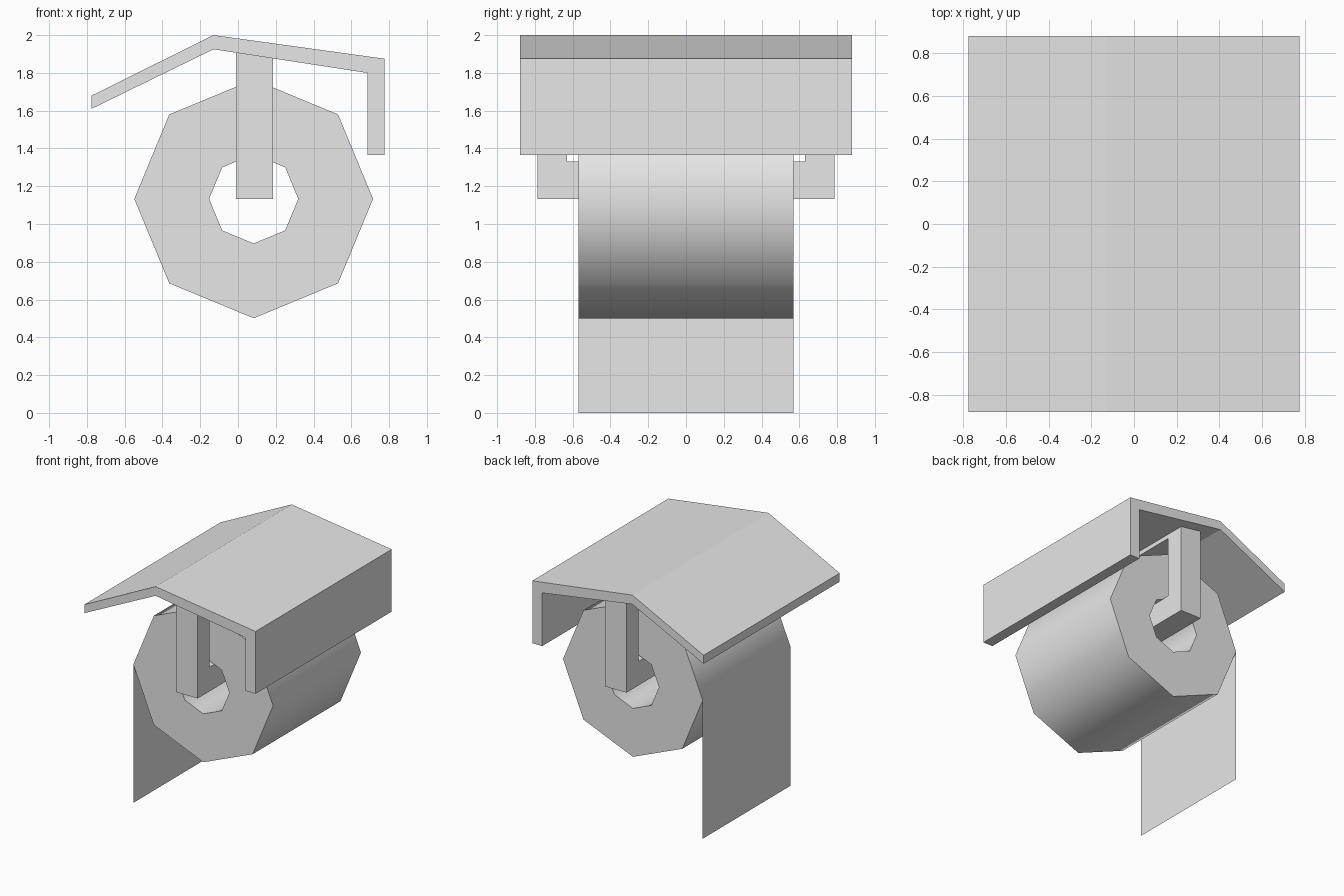
import bpy, bmesh, math

old = bpy.data.objects.get("Cube")
if old:
    bpy.data.objects.remove(old, do_unlink=True)

grey = bpy.data.materials.new("light_grey")
grey.use_nodes = True
grey.diffuse_color = (0.8, 0.8, 0.8, 1)
grey.node_tree.nodes["Principled BSDF"].inputs["Base Color"].default_value = (0.8, 0.8, 0.8, 1)


def finish(name, bm):
    bmesh.ops.recalc_face_normals(bm, faces=bm.faces)
    mesh = bpy.data.meshes.new(name)
    bm.to_mesh(mesh)
    bm.free()
    mesh.materials.append(grey)
    obj = bpy.data.objects.new(name, mesh)
    bpy.context.collection.objects.link(obj)
    return obj


def extrude_profile(name, points, half_depth):
    """Extrude an x-z outline along y."""
    bm = bmesh.new()
    face = bm.faces.new([bm.verts.new((x, -half_depth, z)) for x, z in points])
    out = bmesh.ops.extrude_face_region(bm, geom=[face])
    moved = [v for v in out["geom"] if isinstance(v, bmesh.types.BMVert)]
    bmesh.ops.translate(bm, verts=moved, vec=(0, 2 * half_depth, 0))
    return finish(name, bm)


def add_box(bm, low, high):
    cube = bmesh.ops.create_cube(bm, size=1)
    for v in cube["verts"]:
        v.co = [(a + b) / 2 + c * (b - a) for a, b, c in zip(low, high, v.co)]


# Bent cover with a hanging rear flap
extrude_profile("cover", [(-0.775, 1.68), (-0.13, 2.0), (0.775, 1.875), (0.775, 1.365),
                          (0.685, 1.365), (0.685, 1.8), (-0.13, 1.925), (-0.775, 1.61)], 0.88)

# Hollow eight-sided paper roll
ROLL_X, ROLL_Z, HALF = 0.083, 1.133, 0.568
SIDES = 8
bm = bmesh.new()
rings = []
for radius, y in ((0.632, -HALF), (0.632, HALF), (0.236, HALF), (0.236, -HALF)):
    angles = [math.tau * i / SIDES for i in range(SIDES)]
    rings.append([bm.verts.new((ROLL_X + radius * math.cos(a), y, ROLL_Z + radius * math.sin(a)))
                  for a in angles])
for r in range(4):
    a, b = rings[r], rings[(r + 1) % 4]
    for i in range(SIDES):
        j = (i + 1) % SIDES
        bm.faces.new((a[i], a[j], b[j], b[i]))
roll = finish("paper_roll", bm)
bpy.ops.object.select_all(action="DESELECT")
roll.select_set(True)
bpy.context.view_layer.objects.active = roll
bpy.ops.object.shade_smooth_by_angle(angle=math.radians(60))

# Loose sheet hanging from the side of the roll
bm = bmesh.new()
edge_x = ROLL_X - 0.632
bm.faces.new([bm.verts.new((edge_x, y, z)) for y, z in
              ((HALF, ROLL_Z), (-HALF, ROLL_Z), (-HALF, 0), (HALF, 0))])
finish("hanging_sheet", bm)

# Holder frame: two arms, the rod through the roll, and the top bar
LEFT, RIGHT = -0.01, 0.185
bm = bmesh.new()
for side in (-1, 1):
    ys = sorted((side * 0.63, side * 0.785))
    add_box(bm, (LEFT, ys[0], 1.133), (RIGHT, ys[1], 1.92))
add_box(bm, (LEFT, -0.63, 1.133), (RIGHT, 0.63, 1.33))
add_box(bm, (LEFT, -0.63, 1.84), (RIGHT, 0.63, 1.92))
finish("holder_frame", bm)
